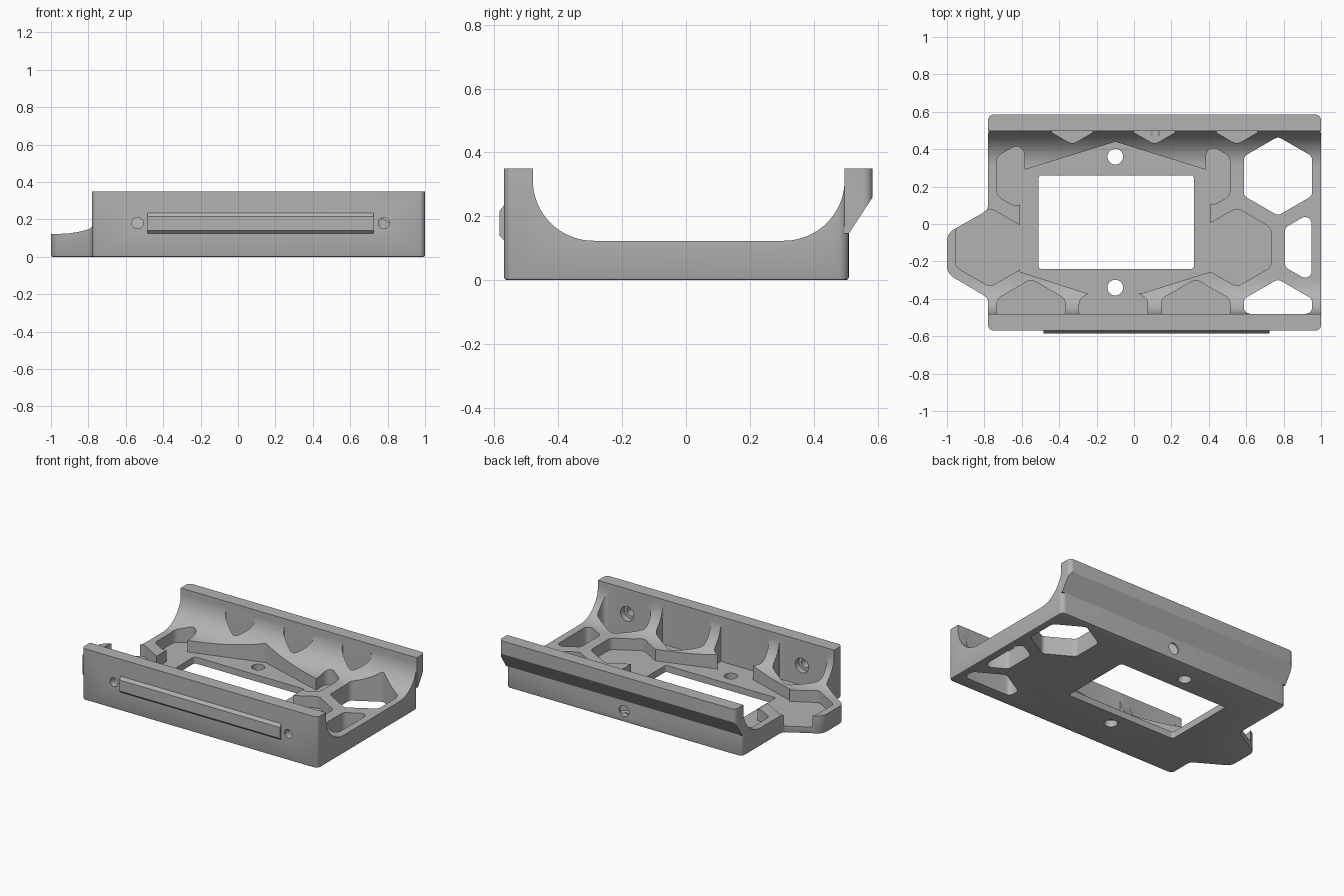
import bpy
import bmesh
import math
from mathutils import Vector

cube = bpy.data.objects.get("Cube")
if cube:
    bpy.data.objects.remove(cube, do_unlink=True)

grey = bpy.data.materials.new("plain grey")
grey.use_nodes = True
tone = (0.45, 0.45, 0.45, 1)
grey.diffuse_color = tone
grey.node_tree.nodes["Principled BSDF"].inputs["Base Color"].default_value = tone

FLOOR, TOP = 0.045, 0.35
FRONT_IN, BACK_IN = -0.48, 0.497


def rounded(points, radius, steps=6):
    """Round the corners of a polygon; radius is one number or one per corner."""
    out = []
    n = len(points)
    for i, p in enumerate(points):
        r = radius[i] if isinstance(radius, list) else radius
        p = Vector(p)
        a, b = Vector(points[i - 1]) - p, Vector(points[(i + 1) % n]) - p
        half = a.angle(b) / 2
        reach = min(r / math.tan(half), a.length * 0.48, b.length * 0.48)
        if reach < 0.001:
            out.append(tuple(p))
            continue
        s, e = p + a.normalized() * reach, p + b.normalized() * reach
        c = p + (a.normalized() + b.normalized()).normalized() * reach / math.cos(half)
        u, v = s - c, e - c
        sweep = u.angle(v)
        for k in range(steps + 1):
            t = k / steps
            q = (u * math.sin((1 - t) * sweep) + v * math.sin(t * sweep)) / math.sin(sweep)
            out.append(tuple(c + q))
    return out


def clip(points, axis, limit, keep_above):
    """Keep the part of a polygon on one side of an axis-aligned line."""
    sign = 1 if keep_above else -1
    out = []
    for i, q in enumerate(points):
        p = points[i - 1]
        dp, dq = sign * (p[axis] - limit), sign * (q[axis] - limit)
        if dp * dq < 0:
            out.append(tuple(Vector(p).lerp(Vector(q), dp / (dp - dq))))
        if dq >= 0:
            out.append(q)
    return out


def prism(name, points, low, high, axis="z", bottom_bevel=0):
    """Extrude a polygon along z (xy points), x (yz points) or y (xz points)."""
    place = {"z": lambda a, b, h: (a, b, h),
             "x": lambda a, b, h: (h, a, b),
             "y": lambda a, b, h: (a, h, b)}[axis]
    bm = bmesh.new()
    face = bm.faces.new([bm.verts.new(place(a, b, low)) for a, b in points])
    shift = Vector(place(0, 0, high - low))
    new = bmesh.ops.extrude_face_region(bm, geom=[face])["geom"]
    bmesh.ops.translate(bm, vec=shift, verts=[g for g in new if isinstance(g, bmesh.types.BMVert)])
    bmesh.ops.recalc_face_normals(bm, faces=bm.faces)
    if bottom_bevel:
        rim = [e for e in bm.edges if all(v.co.z < low + 0.001 for v in e.verts)]
        bmesh.ops.bevel(bm, geom=rim, offset=bottom_bevel, segments=2, profile=0.5, affect="EDGES")
    mesh = bpy.data.meshes.new(name)
    bm.to_mesh(mesh)
    bm.free()
    mesh.materials.append(grey)
    obj = bpy.data.objects.new(name, mesh)
    bpy.context.collection.objects.link(obj)
    return obj


def combine(target, tool, operation):
    mod = target.modifiers.new("cut", "BOOLEAN")
    mod.operation, mod.object, mod.solver = operation, tool, "EXACT"
    bpy.context.view_layer.objects.active = target
    bpy.ops.object.modifier_apply(modifier=mod.name)
    bpy.data.objects.remove(tool, do_unlink=True)


def circle(x, y, r, n=32):
    return [(x + r * math.cos(math.tau * i / n), y + r * math.sin(math.tau * i / n)) for i in range(n)]


def arc(cy, cz, r, start, end, n=16):
    angles = [math.radians(start + (end - start) * i / n) for i in range(n + 1)]
    return [(cy + r * math.cos(a), cz + r * math.sin(a)) for a in angles]


def cell(column, row):
    """Hexagon of the honeycomb grid, kept between the two walls."""
    x, y = 0.11 + 0.22 * column, -0.125 + 0.381 * row
    hexagon = [(x + 0.211 * math.sin(math.tau * i / 6), y + 0.211 * math.cos(math.tau * i / 6))
               for i in range(6)]
    return clip(clip(hexagon, 1, FRONT_IN, True), 1, BACK_IN, False)


# Tray body: plan outline with the end lobe, cut to the cradle profile
plan = [(-0.78, -0.57), (1, -0.57), (1, 0.51), (-0.78, 0.51),
        (-0.78, 0.075), (-1, -0.05), (-1, -0.265), (-0.78, -0.395)]
body = prism("cradle_frame", rounded(plan, [0.03, 0.03, 0.03, 0.03, 0.05, 0.07, 0.07, 0.04]),
             0, TOP, bottom_bevel=0.008)
trough = ([(FRONT_IN, 0.5)] + arc(-0.29, 0.313, 0.19, 180, 270)
          + arc(0.307, 0.313, 0.19, 270, 360) + [(BACK_IN, 0.5)])
combine(body, prism("trough", trough, -1.2, 1.2, "x"), "DIFFERENCE")

# Overhanging lip along the back wall
lip = prism("back_lip", [(BACK_IN, TOP), (0.585, TOP), (0.585, 0.26), (0.51, 0.145), (BACK_IN, 0.145)],
            -0.78, 1, "x")
corners = [(-0.78, 0.3), (1, 0.3), (1, 0.585), (-0.78, 0.585)]
combine(lip, prism("lip_outline", rounded(corners, 0.03), 0, 0.5), "INTERSECT")
combine(body, lip, "UNION")

# Honeycomb pockets down to the floor
pockets = [cell(-4, 0), cell(2, 0), cell(-3, -1), cell(-1, -1), cell(1, -1),
           cell(-2, 1 + 1), cell(0, 2), cell(2, 2),
           clip(cell(-3, 1), 0, -0.585, False), clip(cell(1, 1), 0, 0.385, True)]
for points in pockets:
    # straight ends on the walls stay sharp
    radii = [0.005 if abs(p[1] - FRONT_IN) < 0.001 or abs(p[1] - BACK_IN) < 0.001 else 0.045
             for p in points]
    combine(body, prism("pocket", rounded(points, radii), FLOOR, 0.5), "DIFFERENCE")

# Central recess
recess = [(-0.61, -0.255), (-0.25, -0.372), (0.04, -0.372), (0.41, -0.255),
          (0.41, 0.2), (0.385, 0.29), (-0.1, 0.44), (-0.585, 0.29), (-0.61, 0.2)]
combine(body, prism("recess", recess, FLOOR, 0.5), "DIFFERENCE")

# Open honeycomb cells at the left end
for points in (cell(3, 1), cell(3, -1), clip(cell(4, 0), 0, 0.95, False)):
    combine(body, prism("opening", rounded(points, 0.035), -0.1, 0.5), "DIFFERENCE")

# Rectangular window and floor screw holes
window = [(-0.51, -0.24), (0.32, -0.24), (0.32, 0.26), (-0.51, 0.26)]
combine(body, prism("window", rounded(window, 0.015), -0.1, 0.3), "DIFFERENCE")
for y in (-0.34, 0.36):
    combine(body, prism("floor_hole", circle(-0.1, y, 0.042), -0.1, 0.3), "DIFFERENCE")

# Wall screw holes, counterbored on the inside of the front wall
for x in (-0.537, 0.78):
    combine(body, prism("front_hole", circle(x, 0.18, 0.03), -0.7, -0.4, "y"), "DIFFERENCE")
    combine(body, prism("counterbore", circle(x, 0.18, 0.05), -0.52, -0.4, "y"), "DIFFERENCE")
combine(body, prism("back_hole", circle(0.11, 0.075, 0.038), 0.47, 0.7, "y"), "DIFFERENCE")

# Raised rail with bevelled edges on the front wall
rail = prism("front_rail", [(-0.565, 0.235), (-0.57, 0.235), (-0.585, 0.215),
                            (-0.585, 0.14), (-0.57, 0.125), (-0.565, 0.125)], -0.485, 0.725, "x")

for obj in (body, rail):
    bpy.ops.object.select_all(action="DESELECT")
    obj.select_set(True)
    bpy.context.view_layer.objects.active = obj
    bpy.ops.object.shade_smooth_by_angle(angle=math.radians(30))
